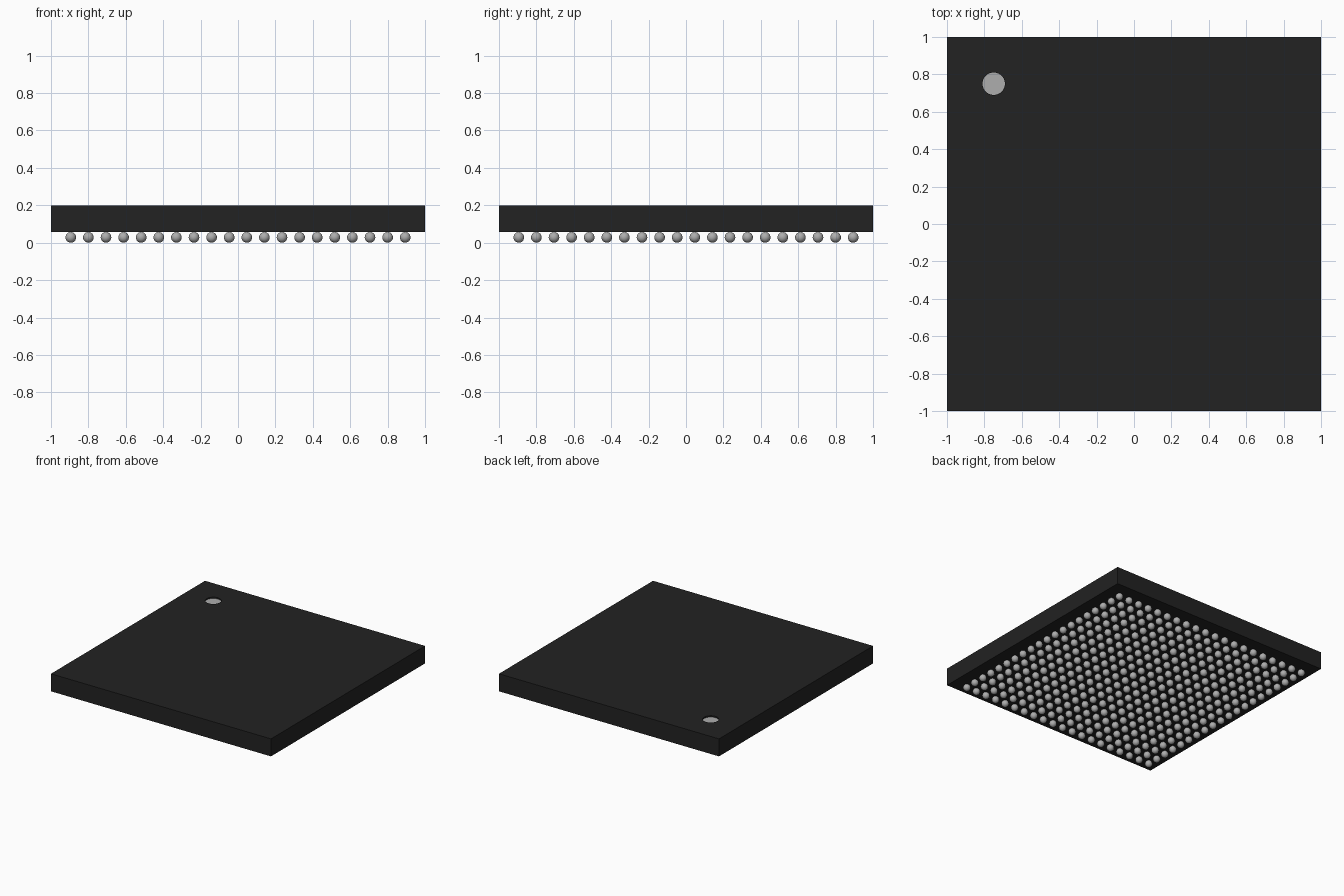
import bpy

cube = bpy.data.objects.get("Cube")
if cube:
    bpy.data.objects.remove(cube, do_unlink=True)

TOP, BOTTOM = 0.2, 0.056        # package body heights
PITCH, COUNT = 0.0941, 20       # solder ball grid
BALL_R = 0.0285
DOT_X, DOT_Y, DOT_R, DOT_DEPTH = -0.75, 0.75, 0.06, 0.012


def material(name, rgb, roughness):
    mat = bpy.data.materials.new(name)
    mat.use_nodes = True
    mat.diffuse_color = (*rgb, 1)
    bsdf = mat.node_tree.nodes["Principled BSDF"]
    bsdf.inputs["Base Color"].default_value = (*rgb, 1)
    bsdf.inputs["Roughness"].default_value = roughness
    return mat


def finish(name, mat):
    obj = bpy.context.object
    obj.name = name
    obj.data.materials.append(mat)
    return obj


def disc(name, mat, z_low, z_high):
    bpy.ops.mesh.primitive_cylinder_add(
        vertices=48, radius=DOT_R, depth=z_high - z_low,
        location=(DOT_X, DOT_Y, (z_low + z_high) / 2))
    return finish(name, mat)


black = material("black_plastic", (0.016, 0.016, 0.016), 0.6)
silver = material("solder_grey", (0.42, 0.42, 0.42), 0.5)

# Square package body
bpy.ops.mesh.primitive_cube_add(size=1, location=(0, 0, (TOP + BOTTOM) / 2))
body = finish("package_body", black)
body.scale = (2, 2, TOP - BOTTOM)
bpy.ops.object.transform_apply(location=False, rotation=False, scale=True)

# Round pocket in the corner of the top face
cutter = disc("pocket_cutter", black, TOP - DOT_DEPTH, TOP + 0.05)
cutter.hide_render = True
cut = body.modifiers.new("pocket", "BOOLEAN")
cut.operation = "DIFFERENCE"
cut.solver = "EXACT"
cut.object = cutter
bpy.context.view_layer.objects.active = body
bpy.ops.object.modifier_apply(modifier=cut.name)
bpy.data.objects.remove(cutter, do_unlink=True)

# Pale marker on the pocket floor
disc("orientation_dot", silver, TOP - DOT_DEPTH - 0.004, TOP - DOT_DEPTH + 0.001)

# Grid of solder balls under the body
start = -PITCH * (COUNT - 1) / 2
bpy.ops.mesh.primitive_uv_sphere_add(
    segments=20, ring_count=12, radius=BALL_R, location=(start, start, BALL_R))
balls = finish("solder_balls", silver)
bpy.ops.object.shade_smooth()
for axis in range(2):
    array = balls.modifiers.new("grid", "ARRAY")
    array.count = COUNT
    array.use_relative_offset = False
    array.use_constant_offset = True
    offset = [0, 0, 0]
    offset[axis] = PITCH
    array.constant_offset_displace = offset
